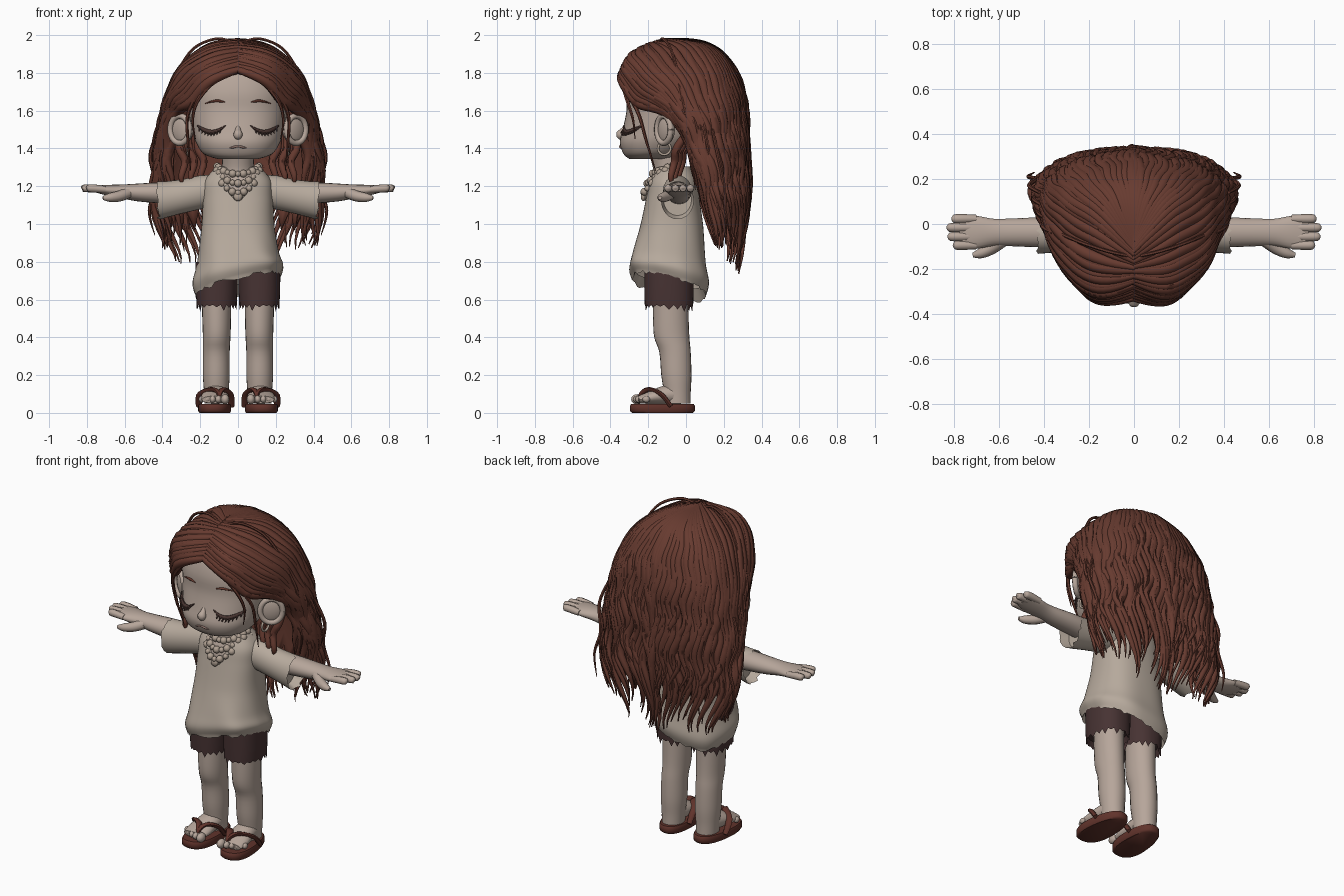
import bpy, bmesh, math, random
from math import sin, cos, pi
from mathutils import Vector, Matrix, Euler

random.seed(4)
if "Cube" in bpy.data.objects:
    bpy.data.objects.remove(bpy.data.objects["Cube"])


def material(name, *rgb):
    m = bpy.data.materials.new(name)
    m.use_nodes = True
    m.diffuse_color = (*rgb, 1)
    node = next(n for n in m.node_tree.nodes if n.type == 'BSDF_PRINCIPLED')
    node.inputs["Base Color"].default_value = (*rgb, 1)
    return m


SKIN = material("skin", 0.47, 0.38, 0.325)
CLOTH = material("shirt cloth", 0.47, 0.4, 0.335)
HAIR = material("hair brown", 0.135, 0.043, 0.029)
SHORTS = material("shorts dark brown", 0.063, 0.033, 0.033)
SANDAL = material("sandal leather", 0.118, 0.033, 0.024)
LASH = material("lash brown", 0.065, 0.035, 0.03)
BEAD = material("bead shell", 0.43, 0.35, 0.285)
LIP = material("lip", 0.33, 0.21, 0.18)


def spline(keys, t):
    """Smooth curve through evenly spaced keys, t from 0 to 1."""
    n = len(keys) - 1
    f = min(max(t, 0), 1) * n
    i = min(int(f), n - 1)
    f -= i
    a, b, c, d = keys[max(i - 1, 0)], keys[i], keys[i + 1], keys[min(i + 2, n)]
    return (b * 2 + (c - a) * f + (a * 2 - b * 5 + c * 4 - d) * f ** 2
            + (b * 3 - a - c * 3 + d) * f ** 3) * 0.5


def skin_rings(bm, rings, closed=True, cap=True):
    rows = [[bm.verts.new(p) for p in r] for r in rings]
    n = len(rows[0])
    for a, b in zip(rows, rows[1:]):
        for k in range(n if closed else n - 1):
            j = (k + 1) % n
            bm.faces.new((a[k], a[j], b[j], b[k]))
    if cap:
        bm.faces.new(rows[0])
        bm.faces.new(rows[-1])


def oval(z, cx, cy, rx, ry, power=2.0, segs=32):
    out = []
    for k in range(segs):
        c, s = cos(2 * pi * k / segs), sin(2 * pi * k / segs)
        e = 2 / power
        out.append(Vector((cx + rx * math.copysign(abs(c) ** e, c),
                           cy + ry * math.copysign(abs(s) ** e, s), z)))
    return out


def tube(bm, path, wide, high=None, n=12, sides=8, up=(0, 0, 1)):
    pts = [spline([Vector(p) for p in path], i / n) for i in range(n + 1)]
    rings, ref, last = [], Vector(up), None
    for i, p in enumerate(pts):
        t = (pts[min(i + 1, n)] - pts[max(i - 1, 0)]).normalized()
        if last:
            ref = last.rotation_difference(t) @ ref
        ref = ref - t * ref.dot(t)
        ref = ref.normalized() if ref.length > 0.01 else t.orthogonal().normalized()
        w = max(spline(wide, i / n), 0.0015)
        h = max(spline(high or wide, i / n), 0.0015)
        side, last = t.cross(ref), t
        rings.append([p + side * w * cos(2 * pi * k / sides) + ref * h * sin(2 * pi * k / sides)
                      for k in range(sides)])
    skin_rings(bm, rings)


def ball(bm, loc, scale, turn=0, segs=16):
    m = Matrix.LocRotScale(Vector(loc), Euler((0, 0, turn)), Vector(scale))
    bmesh.ops.create_uvsphere(bm, u_segments=segs, v_segments=segs // 2 + 2, radius=1, matrix=m)


def finish(bm, name, *mats, mirror=False, rule=None):
    bmesh.ops.recalc_face_normals(bm, faces=bm.faces)
    for f in bm.faces:
        f.smooth = True
        if rule:
            f.material_index = rule(f.calc_center_median())
    for e in bm.edges:
        e.smooth = len(e.link_faces) != 2 or e.calc_face_angle(0) < 0.9
    mesh = bpy.data.meshes.new(name)
    bm.to_mesh(mesh)
    bm.free()
    for m in mats:
        mesh.materials.append(m)
    ob = bpy.data.objects.new(name, mesh)
    bpy.context.scene.collection.objects.link(ob)
    if mirror:
        ob.modifiers.new("mirror", 'MIRROR').use_mirror_merge = False
    return ob


# Head: stacked ovals (z, centre x, centre y, half width, half depth)
HEAD = [Vector(k) for k in ((1.345, 0, -.2, .11, .1), (1.37, 0, -.175, .18, .155), (1.43, 0, -.14, .222, .21),
        (1.5, 0, -.095, .243, .24), (1.6, 0, -.06, .262, .255), (1.7, 0, -.05, .27, .262),
        (1.8, 0, -.04, .24, .24), (1.88, 0, -.04, .17, .17), (1.91, 0, -.04, .06, .06))]
slices = [spline(HEAD, i / 200) for i in range(201)]
bm = bmesh.new()
skin_rings(bm, [oval(*s, power=2.3, segs=48) for s in slices[::6] + slices[-1:]])
tube(bm, [(0, -.31, 1.53), (0, -.333, 1.495), (0, -.347, 1.472), (0, -.33, 1.453)], [.008, .016, .025, .012], n=10, sides=14, up=(0, -1, 0))
tube(bm, [(0, -.08, 1.2), (0, -.09, 1.3), (0, -.11, 1.4)], [.1, .085, .09], sides=20)
finish(bm, "head", SKIN)


def on_face(x, z, lift=.003):
    s = min(slices, key=lambda k: abs(k[0] - z))
    return Vector((x, s[2] - s[4] * (1 - min(abs(x / s[3]), 1) ** 2.3) ** (1 / 2.3) - lift, z))


# Ears with rims, and hoop earrings
bm = bmesh.new()
ball(bm, (.295, -.105, 1.5), (.028, .07, .078), -.95, 20)
turn = Matrix.Rotation(-.95, 3, 'Z')
circle = [2 * pi * i / 16 for i in range(17)]
tube(bm, [Vector((.308, -.117, 1.5)) + turn @ Vector((0, .062 * cos(a), .072 * sin(a))) for a in circle], [.016, .016], n=28)
finish(bm, "ears", SKIN, mirror=True)
bm = bmesh.new()
tube(bm, [(.265, -.115 + .033 * cos(a), 1.4 + .033 * sin(a)) for a in circle], [.007, .007], n=28, up=(1, 0, 0))
finish(bm, "hoop_earrings", BEAD, mirror=True)

# Closed eyes with lashes, brows, mouth
bm = bmesh.new()
lid = lambda f, drop=0: on_face(.065 + .15 * f, 1.522 - .036 * sin(pi * f) - drop, .004)
tube(bm, [lid(i / 8) for i in range(9)], [.003, .009, .013, .012, .004], [.003, .008, .011, .01, .004], n=18, up=(0, -1, 0))
for i in range(8):
    f = .2 + .1 * i
    tube(bm, [lid(f), lid(f, .02) + Vector((.008 * f, -.016, 0))], [.009, .002], n=2, sides=5)
finish(bm, "closed_eyes", LASH, mirror=True)
bm = bmesh.new()
tube(bm, [on_face(.07 + .035 * i, 1.64 + .012 * sin(i + .4)) for i in range(4)], [.003, .007, .005, .002])
finish(bm, "eyebrows", HAIR, mirror=True)
bm = bmesh.new()
tube(bm, [on_face(.022 * i, 1.412 - .005 * abs(i)) for i in range(-2, 3)], [.002, .006, .005, .006, .002])
finish(bm, "mouth", LIP)

# Hair guide paths, from the front curtain round to the middle of the back
GUIDES = [[Vector(p) for p in g] for g in (
    ((-.005, -.33, 1.815), (.14, -.335, 1.76), (.245, -.255, 1.645), (.325, -.1, 1.59), (.35, .01, 1.45), (.36, .05, 1.25), (.26, .15, .87)),
    ((-.005, -.24, 1.925), (.16, -.265, 1.88), (.305, -.16, 1.77), (.38, -.01, 1.59), (.41, .06, 1.4), (.43, .12, 1.18), (.4, .16, .88)),
    ((-.005, -.14, 1.965), (.17, 0, 1.92), (.31, .09, 1.78), (.37, .15, 1.57), (.4, .17, 1.36), (.42, .19, 1.12), (.35, .22, .8)),
    ((-.003, -.09, 1.97), (.1, .09, 1.93), (.19, .19, 1.82), (.24, .25, 1.65), (.25, .28, 1.42), (.26, .29, 1.14), (.2, .27, .77)),
    ((0, -.07, 1.97), (0, .1, 1.94), (0, .22, 1.85), (0, .295, 1.68), (0, .31, 1.45), (0, .32, 1.14), (0, .27, .73)))]


def hair(u, t, side=1, puff=1.0):
    p = spline([spline(g, t) for g in GUIDES], u)
    return Vector((side * p.x * puff, p.y * puff, p.z))


bm = bmesh.new()
spread = [1 - (1 - k / 20) ** 1.3 for k in range(21)]
columns = [(u, 1) for u in spread] + [(u, -1) for u in spread[-2::-1]]
skin_rings(bm, [[hair(u, (.85 + .05 * (k % 2)) * i / 24, s, .95) - Vector((0, 0, .012)) for k, (u, s) in enumerate(columns)]
                for i in range(25)], False, False)
finish(bm, "hair_base", HAIR).modifiers.new("thickness", 'SOLIDIFY').thickness = .012

# Hair locks: a broad wavy layer, then thinner locks over it
bm = bmesh.new()
COUNT = 24
for side in (1, -1):
    for layer, fat in enumerate((.03, .022)):
        for k in range(COUNT):
            v = min((k + .5 * layer + random.uniform(0, .4)) / COUNT, 1)
            u, end = 1 - (1 - v) ** 1.3, random.uniform(.88, 1)
            phase = side * 5 * u + random.uniform(-.8, .8)
            path = []
            for i in range(41):
                t = i / 40
                amount = t ** 1.6
                path.append(hair(min(max(u + .032 * sin(31 * t + phase) * amount, 0), 1), t * end, side,
                                 1 + .016 * layer + .035 * cos(31 * t + phase) * amount))
            tube(bm, path, [fat * r for r in (.5, .85, 1, 1, 1, 1, 1, .9, .7, .1)], n=42, sides=7)
finish(bm, "hair_locks", HAIR)

# Loose strands: by the face, on the shoulders, over the crown and down the sides
bm = bmesh.new()
for s in (1, -1):
    tube(bm, [(s * .13, -.34, 1.76), (s * .215, -.31, 1.65), (s * .24, -.28, 1.55), (s * .225, -.27, 1.45)], [.014, .01, .007, .002], n=14, sides=6)
    tube(bm, [(s * .2, -.32, 1.72), (s * .265, -.25, 1.58), (s * .265, -.21, 1.44), (s * .25, -.16, 1.28)], [.014, .01, .008, .002], n=14, sides=6)
    tube(bm, [(s * .03, -.14, 1.965), (s * .12, -.12, 1.98), (s * .24, -.08, 1.925), (s * .33, -.04, 1.79)], [.008, .008], n=14, sides=6)
    for j in range(3):
        x, y = .31 - .05 * j, -.03 + .02 * j
        tube(bm, [(s * x, y + .05, 1.5), (s * x, y - .02, 1.4), (s * (x - .03), y - .03, 1.33), (s * (x - .01), y - .05, 1.25), (s * (x - .02), y - .04, 1.2)],
             [.02, .022, .02, .016, .003], n=14, sides=7)
    for j in range(4):
        x, y = .36 + .02 * j, -.04 + .06 * j
        tube(bm, [(s * x, y, 1.74 - .08 * j), (s * (x + .045), y + .03, 1.6 - .08 * j), (s * (x + .015), y + .06, 1.48 - .09 * j),
                  (s * (x + .05), y + .07, 1.34 - .09 * j), (s * (x + .02), y + .09, 1.18 - .08 * j)], [.008, .01, .01, .008, .002], n=20, sides=6)
finish(bm, "loose_strands", HAIR)

# Shirt with slanted ragged hem and a V neck
SHIRT = [Vector(k) for k in ((.67, 0, -.09, .222, .195), (.73, 0, -.09, .238, .212), (.82, 0, -.09, .215, .195), (1, 0, -.075, .192, .165),
         (1.14, 0, -.07, .185, .14), (1.23, 0, -.065, .175, .125), (1.305, 0, -.065, .115, .085))]
rings = [oval(.72, 0, -.09, .2, .175, 2.5, 64)] + [oval(*spline(SHIRT, i / 36), power=2.5, segs=64) for i in range(37)]
for i, r in enumerate(rings):
    for k, p in enumerate(r):
        low = min(max((.98 - p.z) / .3, 0), 1)
        fold = 1 + .02 * low * sin(k * .6 + 9 * p.z)
        p.x, p.y = p.x * fold, p.y * fold
        p.z += low * (.24 * p.x - .25 * (p.y + .09)) + (random.uniform(-.014, .006) if i == 1 else 0)
bm = bmesh.new()
skin_rings(bm, rings, cap=False)
finish(bm, "shirt", CLOTH, SKIN, rule=lambda c: int(c.y < -.07 and c.z > 1.14 + 1.3 * abs(c.x)))
bm = bmesh.new()
half = [(.125, -.05, 1.285), (.11, -.14, 1.25), (.06, -.195, 1.2)]
tube(bm, half + [(0, -.208, 1.13)] + [(-x, y, z) for x, y, z in half[::-1]], [.01, .01], n=24)
finish(bm, "neckline_trim", CLOTH)
bm = bmesh.new()
rings = []
for i, (x, z, r) in enumerate(((.09, 1.18, .08), (.2, 1.168, .09), (.3, 1.145, .09), (.38, 1.13, .096), (.42, 1.125, .1), (.37, 1.13, .085))):
    rings.append([Vector((x + (random.uniform(-.012, .014) if i == 4 else 0), -.045 + .87 * r * cos(a), z + r * sin(a)))
                  for a in (2 * pi * k / 32 for k in range(32))])
skin_rings(bm, rings)
finish(bm, "sleeves", CLOTH, mirror=True)

# Arms, palms, fingers and thumbs
bm = bmesh.new()
tube(bm, [(x, -.037, z) for x, z in ((.2, 1.16), (.31, 1.162), (.42, 1.165), (.53, 1.167), (.62, 1.173), (.7, 1.18), (.775, 1.187))],
     [.06, .062, .066, .062, .06, .073, .07], [.06, .06, .055, .047, .036, .027, .014], n=24, sides=20)
for y, tip in ((.023, .808), (-.016, .828), (-.056, .824), (-.094, .802)):
    tube(bm, [(.7, y, 1.182), (.76, y, 1.188), (tip - .01, y, 1.189), (tip, y, 1.187)], [.018, .021, .019, .006], n=10)
tube(bm, [(.58, -.07, 1.165), (.63, -.105, 1.147), (.68, -.13, 1.14), (.715, -.138, 1.138)], [.03, .029, .023, .01])
finish(bm, "arms", SKIN, mirror=True)

# Bead necklaces and pendant
bm = bmesh.new()
for row, (drop, rx, ry) in enumerate(((.04, .105, .105), (.09, .11, .13), (.14, .115, .15))):
    for k in range(-6, 7):
        a = k * .27
        size = .016 + .005 * ((k + row) % 2)
        ball(bm, (rx * sin(a), -.075 - ry * cos(a), 1.305 - drop * max(cos(a), 0) ** 1.2), (size,) * 3, segs=10)
ball(bm, (0, -.225, 1.145), (.024, .014, .024), segs=12)
finish(bm, "bead_necklaces", BEAD)

# Shorts with frayed hems
bm = bmesh.new()
rings = [oval(z, .113, -.09, rx, ry, 2.3, 40) for z, rx, ry in ((.6, .092, .115), (.56, .105, .128), (.64, .11, .13), (.8, .112, .13))]
for k, p in enumerate(rings[1]):
    p.z += .012 if k % 2 else random.uniform(-.025, .005)
skin_rings(bm, rings)
finish(bm, "shorts", SHORTS, mirror=True)

# Legs, feet and toes
bm = bmesh.new()
LEG = [Vector(k) for k in ((.7, .115, -.08, .08, .09), (.5, .113, -.08, .076, .094), (.4, .113, -.075, .073, .093), (.32, .115, -.058, .071, .083),
       (.2, .115, -.051, .071, .08), (.11, .115, -.046, .065, .071), (.05, .115, -.045, .062, .07))]
skin_rings(bm, [oval(*spline(LEG, i / 24), segs=24) for i in range(25)])
tube(bm, [(.115, -.03, .1), (.118, -.11, .095), (.124, -.19, .08), (.126, -.25, .07)], [.058, .066, .074, .066], [.055, .05, .034, .02], n=14, sides=18)
for i in range(5):
    size = .027 if i == 0 else .021 - .001 * i
    ball(bm, (.068 + .03 * i + (.006 if i else 0), -.258 + .006 * i * i * .5, .072), (size * .85, size * 1.2, size), segs=12)
finish(bm, "legs", SKIN, mirror=True)

# Sandals: shaped soles and thong straps
bm = bmesh.new()
rings = [oval(z, .122, -.125, .09 * f, .172 * f, 2.4, 40) for z, f in ((0, .93), (.01, 1), (.038, 1), (.047, .96))]
for r in rings:
    for p in r:
        y = p.y + .125
        p.x = .122 + (p.x - .122) * (.95 - .6 * y) - .05 * y
skin_rings(bm, rings)
for x in (.035, .207):
    tube(bm, [(x, -.08, .035), (x * .9 + .012, -.13, .097), (.106 + (x - .12) * .3, -.19, .122), (.1, -.235, .1), (.1, -.245, .05)],
         [.016, .021, .021, .016, .008], [.012, .012, .012, .012, .008], n=18)
finish(bm, "sandals", SANDAL, mirror=True)
